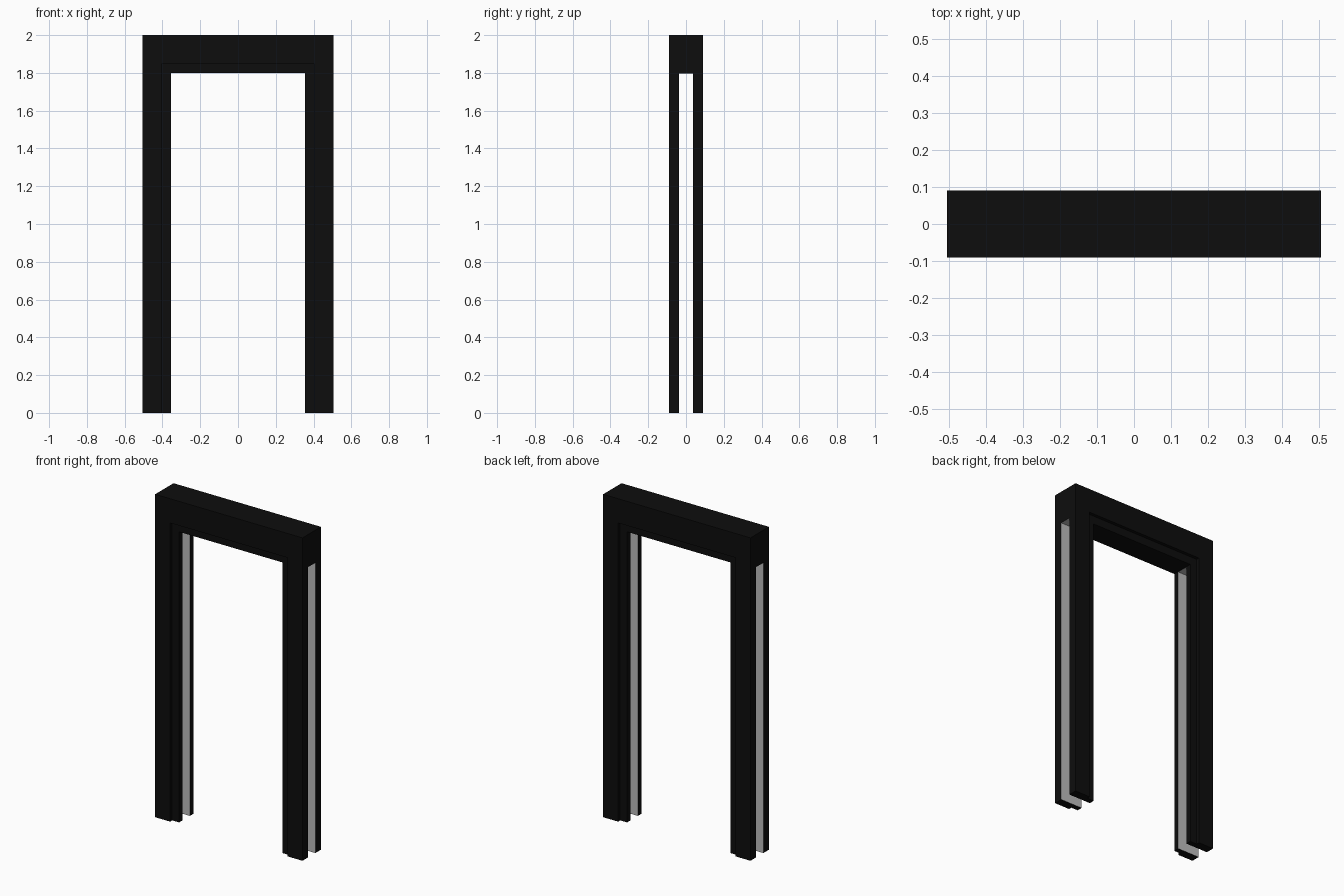
import bpy
import bmesh
from mathutils import Vector

cube = bpy.data.objects.get("Cube")
if cube:
    bpy.data.objects.remove(cube, do_unlink=True)


def material(name, rgb):
    m = bpy.data.materials.new(name)
    m.use_nodes = True
    color = (*rgb, 1.0)
    m.diffuse_color = color
    m.node_tree.nodes["Principled BSDF"].inputs["Base Color"].default_value = color
    return m


BLACK = material("black paint", (0.004, 0.004, 0.004))
PALE = material("pale grey core", (0.5, 0.5, 0.5))

# Main sizes of the door surround
HALF_W, HEIGHT, DEPTH = 0.505, 2.0, 0.09
INNER_X, HEAD_Z = 0.355, 1.8       # door opening
STEP_X, STEP_Z = 0.402, 1.85       # edge of the raised outer band
SLOT, RECESS = 0.036, 0.07         # wall slot and recessed band, half depths


def extrude(name, points, axis, start, end, pale_rule):
    """Extrude a flat outline along an axis; pale_rule picks the pale faces."""
    bm = bmesh.new()
    place = {"z": lambda a, b: (a, b, start), "x": lambda a, b: (start, a, b)}[axis]
    shift = Vector((0, 0, end - start)) if axis == "z" else Vector((end - start, 0, 0))
    face = bm.faces.new([bm.verts.new(place(a, b)) for a, b in points])
    top = bmesh.ops.extrude_face_region(bm, geom=[face])["geom"]
    bmesh.ops.translate(bm, vec=shift, verts=[v for v in top if isinstance(v, bmesh.types.BMVert)])
    bmesh.ops.recalc_face_normals(bm, faces=bm.faces)
    for f in bm.faces:
        f.material_index = int(pale_rule(f.normal, f.calc_center_median()))
    mesh = bpy.data.meshes.new(name)
    bm.to_mesh(mesh)
    bm.free()
    mesh.materials.append(BLACK)
    mesh.materials.append(PALE)
    obj = bpy.data.objects.new(name, mesh)
    bpy.context.collection.objects.link(obj)
    return obj


# Four stepped leg casings with pale faces toward the wall slot
for side, sx in (("left", 1), ("right", -1)):
    for end, sy in (("front", -1), ("back", 1)):
        outline = [(INNER_X, SLOT), (HALF_W, SLOT), (HALF_W, DEPTH),
                   (STEP_X, DEPTH), (STEP_X, RECESS), (INNER_X, RECESS)]
        extrude(f"{end}_{side}_leg", [(sx * x, sy * y) for x, y in outline], "z", 0, HEAD_Z,
                lambda n, c: n.y * sy < -0.9 and abs(c.y) < SLOT + 0.01)

    # Pale slot ceiling above each pair of legs
    roof = [(sx * INNER_X, -SLOT), (sx * HALF_W, -SLOT), (sx * HALF_W, SLOT), (sx * INNER_X, SLOT)]
    extrude(f"{side}_slot_ceiling", roof, "z", HEAD_Z - 0.002, HEAD_Z + 0.002,
            lambda n, c: n.z < -0.9)

# Header: raised band above, recessed band across the opening, corner ends
extrude("header_band", [(-DEPTH, STEP_Z), (DEPTH, STEP_Z), (DEPTH, HEIGHT), (-DEPTH, HEIGHT)],
        "x", -HALF_W, HALF_W, lambda n, c: False)
extrude("header_recess", [(-RECESS, HEAD_Z), (RECESS, HEAD_Z), (RECESS, STEP_Z), (-RECESS, STEP_Z)],
        "x", -STEP_X, STEP_X, lambda n, c: False)
for side, sx in (("left", 1), ("right", -1)):
    extrude(f"{side}_header_corner",
            [(-DEPTH, HEAD_Z), (DEPTH, HEAD_Z), (DEPTH, STEP_Z), (-DEPTH, STEP_Z)],
            "x", sx * STEP_X, sx * HALF_W, lambda n, c: False)
